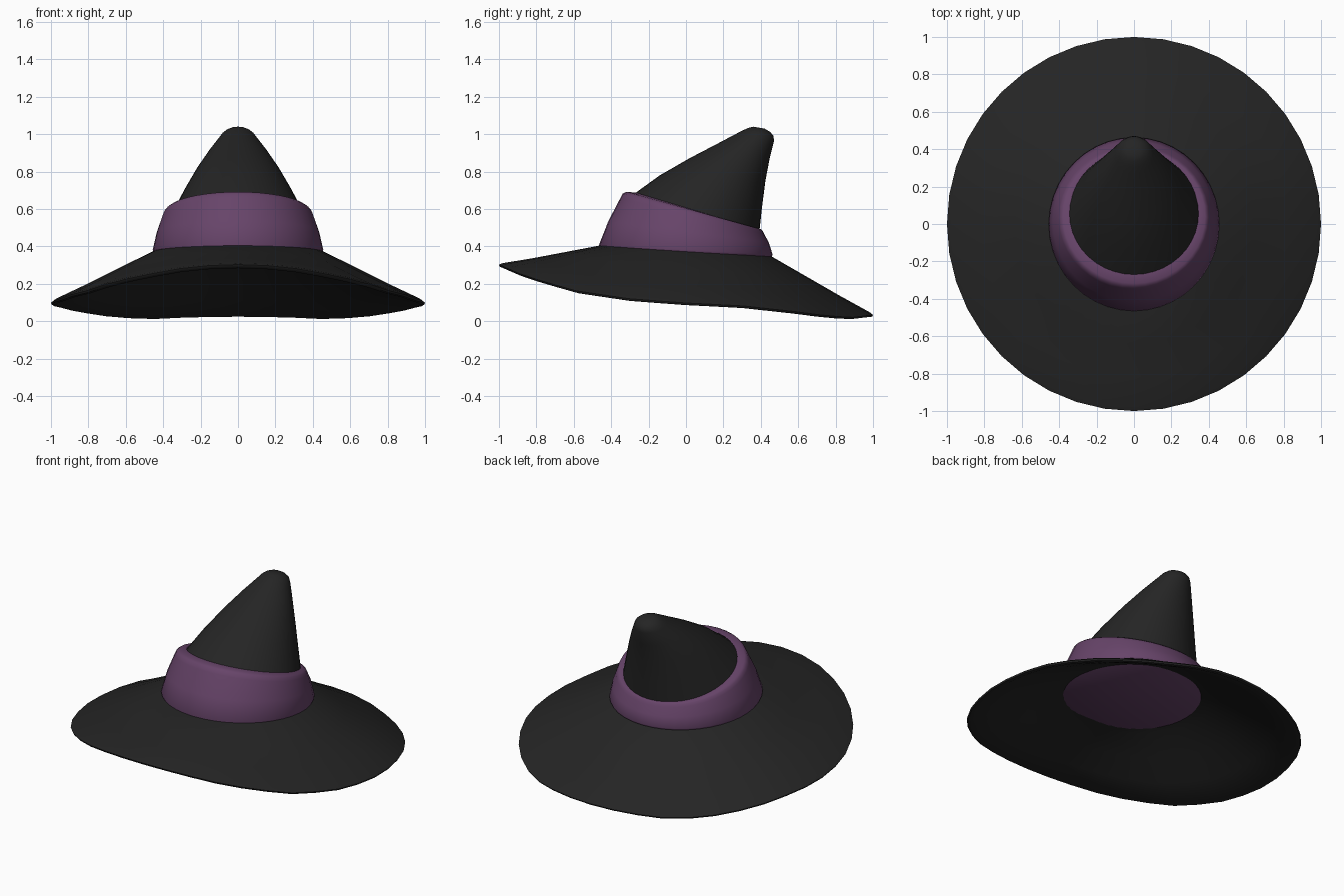
import bpy, bmesh, math

if "Cube" in bpy.data.objects:
    bpy.data.objects.remove(bpy.data.objects["Cube"])

SEG = 40


def material(name, rgb):
    m = bpy.data.materials.new(name)
    m.diffuse_color = (*rgb, 1)
    m.use_nodes = True
    m.node_tree.nodes["Principled BSDF"].inputs["Base Color"].default_value = m.diffuse_color
    return m


black = material("black felt", (0.018, 0.018, 0.018))
purple = material("purple ribbon", (0.135, 0.058, 0.142))


def loft(name, rings, mat, cap_start=False, cap_end=False, closed=False, angle=40):
    """Skin a list of rings, each a list of SEG points."""
    bm = bmesh.new()
    loops = [[bm.verts.new(p) for p in ring] for ring in rings]
    pairs = list(zip(loops, loops[1:]))
    if closed:
        pairs.append((loops[-1], loops[0]))
    for a, b in pairs:
        for i in range(SEG):
            j = (i + 1) % SEG
            bm.faces.new((a[i], a[j], b[j], b[i]))
    if cap_start:
        bm.faces.new(loops[0][::-1])
    if cap_end:
        bm.faces.new(loops[-1])
    bmesh.ops.recalc_face_normals(bm, faces=bm.faces)
    me = bpy.data.meshes.new(name)
    bm.to_mesh(me)
    bm.free()
    me.materials.append(mat)
    ob = bpy.data.objects.new(name, me)
    bpy.context.collection.objects.link(ob)
    bpy.ops.object.select_all(action='DESELECT')
    ob.select_set(True)
    bpy.context.view_layer.objects.active = ob
    bpy.ops.object.shade_smooth_by_angle(angle=math.radians(angle))
    return ob


def angles():
    return [2 * math.pi * i / SEG for i in range(SEG)]


def tilted(yf, zf, yb, zb, hw):
    """Tilted ellipse from front point (yf, zf) to back point (yb, zb)."""
    pts = []
    for a in angles():
        t = (math.sin(a) + 1) / 2
        pts.append((hw * math.cos(a), yf + (yb - yf) * t, zf + (zb - zf) * t))
    return pts


# Wavy brim: rim height depends on the front-to-back direction
RIM = [(-1, .303), (-.866, .245), (-.6, .165), (-.3, .12), (0, .098),
       (.3, .083), (.6, .05), (.75, .03), (.88, .02), (1, .034)]


def rim_z(s):
    for (a, za), (b, zb) in zip(RIM, RIM[1:]):
        if s <= b + 1e-6:
            return za + (zb - za) * (s - a) / (b - a)
    return RIM[-1][1]


def inner_z(s):
    return .37 - .03 * s + .005 * s * s


def brim_ring(r, drop):
    t = (r - .46) / .54
    pts = []
    for a in angles():
        s = math.sin(a)
        z = inner_z(s) * (1 - t) + rim_z(s) * t + drop
        pts.append((r * math.cos(a), r * s, z))
    return pts


loft("brim", [brim_ring(r, d) for r, d in (
    (.39, -.015), (.46, 0), (.64, 0), (.82, 0), (.98, .004), (1, 0),
    (.995, -.012), (.975, -.024), (.82, -.028), (.64, -.03), (.46, -.032),
    (.39, -.045))], black, closed=True, angle=50)

# Ribbon band, closed underneath so the inside of the hat shows purple
loft("hat_band", [tilted(*r) for r in (
    (-.44, .375, .44, .335, .435),
    (-.457, .388, .457, .343, .45),
    (-.465, .408, .463, .356, .456),
    (-.415, .535, .443, .42, .434),
    (-.35, .66, .417, .468, .403),
    (-.338, .682, .41, .483, .394),
    (-.318, .692, .4, .492, .38),
    (-.27, .688, .38, .493, .345))], purple, cap_start=True, angle=60)

# Leaning pointed crown with a rounded tip
loft("crown", [tilted(*r) for r in (
    (-.32, .65, .388, .44, .365),
    (-.14, .78, .405, .6, .29),
    (.02, .872, .425, .755, .22),
    (.16, .945, .448, .875, .155),
    (.27, 1.003, .47, .962, .1),
    (.305, 1.021, .468, .99, .083),
    (.335, 1.034, .45, 1.012, .06),
    (.36, 1.04, .42, 1.03, .032))], black, cap_end=True, angle=60)
